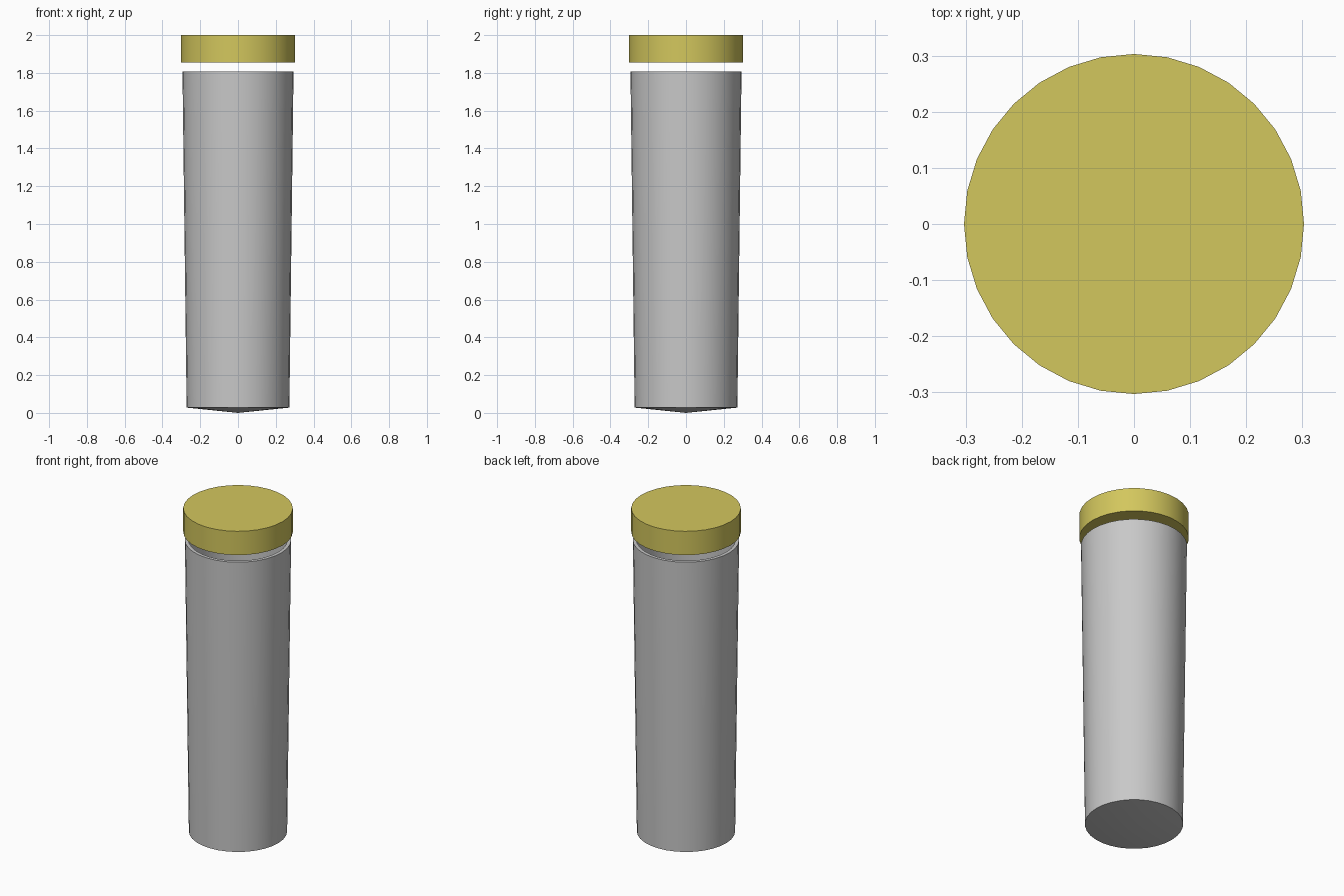
import bpy, math

cube = bpy.data.objects.get("Cube")
if cube:
    bpy.data.objects.remove(cube, do_unlink=True)

SIDES = 32


def make_material(name, rgb):
    mat = bpy.data.materials.new(name)
    mat.use_nodes = True
    mat.diffuse_color = (*rgb, 1)
    mat.node_tree.nodes["Principled BSDF"].inputs["Base Color"].default_value = (*rgb, 1)
    return mat


def lathe(name, profile, mat):
    """Spin an (r, z) profile, running bottom to top on the outside, about z."""
    verts, rings, faces = [], [], []
    for r, z in profile:
        start = len(verts)
        count = SIDES if r > 0 else 1
        for i in range(count):
            a = math.tau * i / SIDES
            verts.append((r * math.cos(a), r * math.sin(a), z))
        rings.append([start + i % count for i in range(SIDES)])
    for low, high in zip(rings, rings[1:]):
        for i in range(SIDES):
            j = (i + 1) % SIDES
            quad = [low[i], low[j], high[j], high[i]]
            faces.append(list(dict.fromkeys(quad)))
    mesh = bpy.data.meshes.new(name)
    mesh.from_pydata(verts, [], faces)
    mesh.materials.append(mat)
    obj = bpy.data.objects.new(name, mesh)
    bpy.context.collection.objects.link(obj)
    bpy.ops.object.select_all(action="DESELECT")
    obj.select_set(True)
    bpy.context.view_layer.objects.active = obj
    bpy.ops.object.shade_smooth_by_angle(angle=math.radians(30))
    return obj


grey = make_material("tube grey", (0.58, 0.58, 0.58))
gold = make_material("lid yellow", (0.65, 0.57, 0.11))

# Hollow tapered tube with a shallow pointed base and an open rim
lathe("tube", [(0, 0), (0.272, 0.028), (0.294, 1.807),
               (0.274, 1.807), (0.254, 0.05), (0, 0.03)], grey)

# Flat lid floating above the rim
lathe("lid", [(0, 1.855), (0.303, 1.855), (0.303, 2), (0, 2)], gold)
